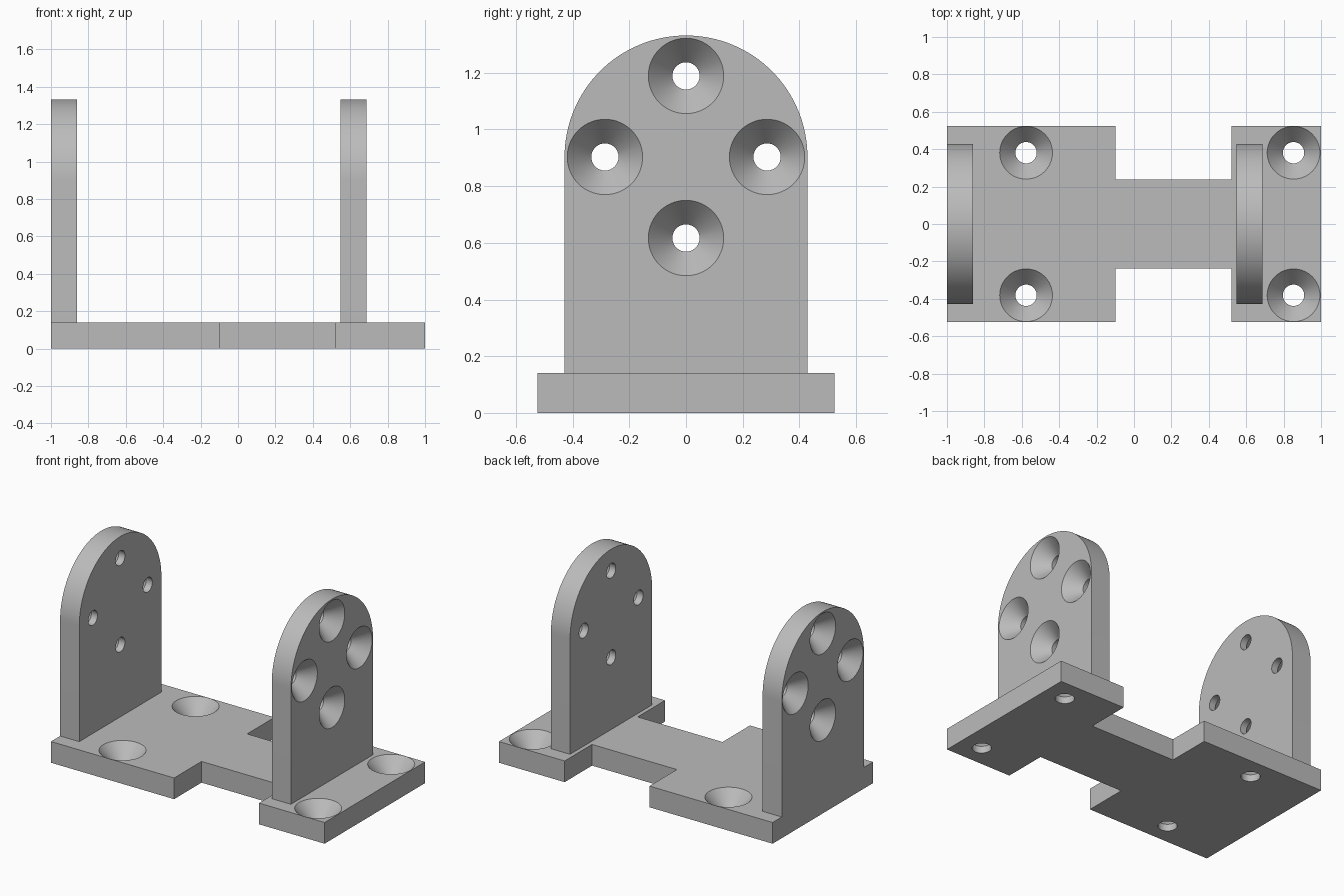
import bpy, bmesh, math
from mathutils import Vector, Matrix

cube = bpy.data.objects.get("Cube")
if cube:
    bpy.data.objects.remove(cube, do_unlink=True)

grey = bpy.data.materials.new("plain_grey")
grey.use_nodes = True
grey.diffuse_color = (0.5, 0.5, 0.5, 1)
grey.node_tree.nodes["Principled BSDF"].inputs["Base Color"].default_value = (0.5, 0.5, 0.5, 1)

T = 0.14            # plate and cheek thickness
HALF_Y = 0.524      # half depth of the plate
NECK_Y = 0.238      # half depth of the narrow neck
CHEEK_R = 0.4286    # half width of a cheek
CHEEK_Z = 0.903     # centre of the rounded top
SINK = 0.095        # countersink depth


def to_object(bm, name):
    bmesh.ops.recalc_face_normals(bm, faces=bm.faces)
    mesh = bpy.data.meshes.new(name)
    bm.to_mesh(mesh)
    bm.free()
    mesh.materials.append(grey)
    obj = bpy.data.objects.new(name, mesh)
    bpy.context.collection.objects.link(obj)
    return obj


def extrude_outline(name, points, offset):
    bm = bmesh.new()
    face = bm.faces.new([bm.verts.new(p) for p in points])
    result = bmesh.ops.extrude_face_region(bm, geom=[face])
    verts = [v for v in result["geom"] if isinstance(v, bmesh.types.BMVert)]
    bmesh.ops.translate(bm, verts=verts, vec=offset)
    return to_object(bm, name)


def add_screw_cutter(bm, centre, direction, wide, narrow, segments=64):
    """Revolved countersink: wide mouth at centre, opening along direction."""
    profile = [(0, 0.03), (wide, 0.03), (wide, 0), (narrow, -SINK),
               (narrow, -T - 0.03), (0, -T - 0.03)]
    verts = [bm.verts.new((r, 0, z)) for r, z in profile]
    edges = [bm.edges.new(pair) for pair in zip(verts, verts[1:])]
    spun = bmesh.ops.spin(bm, geom=verts + edges, cent=(0, 0, 0), axis=(0, 0, 1),
                          angle=math.tau, steps=segments, use_merge=False)
    bm.verts.index_update()
    seen = [v for v in bm.verts if not v.tag]
    bmesh.ops.remove_doubles(bm, verts=seen, dist=1e-5)
    fresh = [v for v in bm.verts if not v.tag]
    turn = Vector(direction).to_track_quat('Z', 'Y').to_matrix().to_4x4()
    bmesh.ops.transform(bm, matrix=Matrix.Translation(centre) @ turn, verts=fresh)
    for v in fresh:
        v.tag = True


def combine(target, other, operation):
    mod = target.modifiers.new(operation.lower(), 'BOOLEAN')
    mod.operation = operation
    mod.solver = 'EXACT'
    mod.object = other
    bpy.context.view_layer.objects.active = target
    bpy.ops.object.modifier_apply(modifier=mod.name)
    bpy.data.objects.remove(other, do_unlink=True)


# Base plate with a narrow neck
half = [(-1, HALF_Y), (-0.1, HALF_Y), (-0.1, NECK_Y),
        (0.52, NECK_Y), (0.52, HALF_Y), (1, HALF_Y)]
outline = half + [(x, -y) for x, y in reversed(half)]
bracket = extrude_outline("mounting_bracket", [(x, y, 0) for x, y in outline], (0, 0, T))

# Upright cheeks with round tops, rising from the foot of the plate
cutters = bmesh.new()
for name, x, outward in (("right_cheek", -1, -1), ("left_cheek", 0.547, 1)):
    arc = [math.pi * i / 64 for i in range(65)]
    points = [(x, CHEEK_R * math.cos(a), CHEEK_Z + CHEEK_R * math.sin(a)) for a in arc]
    points += [(x, -CHEEK_R, T / 2), (x, CHEEK_R, T / 2)]
    combine(bracket, extrude_outline(name, points, (T, 0, 0)), 'UNION')
    face_x = x if outward < 0 else x + T
    for i in range(4):
        a = i * math.pi / 2
        centre = (face_x, 0.286 * math.cos(a), CHEEK_Z + 0.286 * math.sin(a))
        add_screw_cutter(cutters, centre, (outward, 0, 0), 0.133, 0.048)

# Countersunk screw holes in the plate
for x in (-0.577, 0.853):
    for y in (-0.381, 0.381):
        add_screw_cutter(cutters, (x, y, T), (0, 0, 1), 0.141, 0.057)

combine(bracket, to_object(cutters, "screw_hole_cutters"), 'DIFFERENCE')

# Smooth the curved walls, keep the edges sharp
bpy.ops.object.select_all(action='DESELECT')
bracket.select_set(True)
bpy.context.view_layer.objects.active = bracket
bpy.ops.object.shade_smooth_by_angle(angle=math.radians(30))
